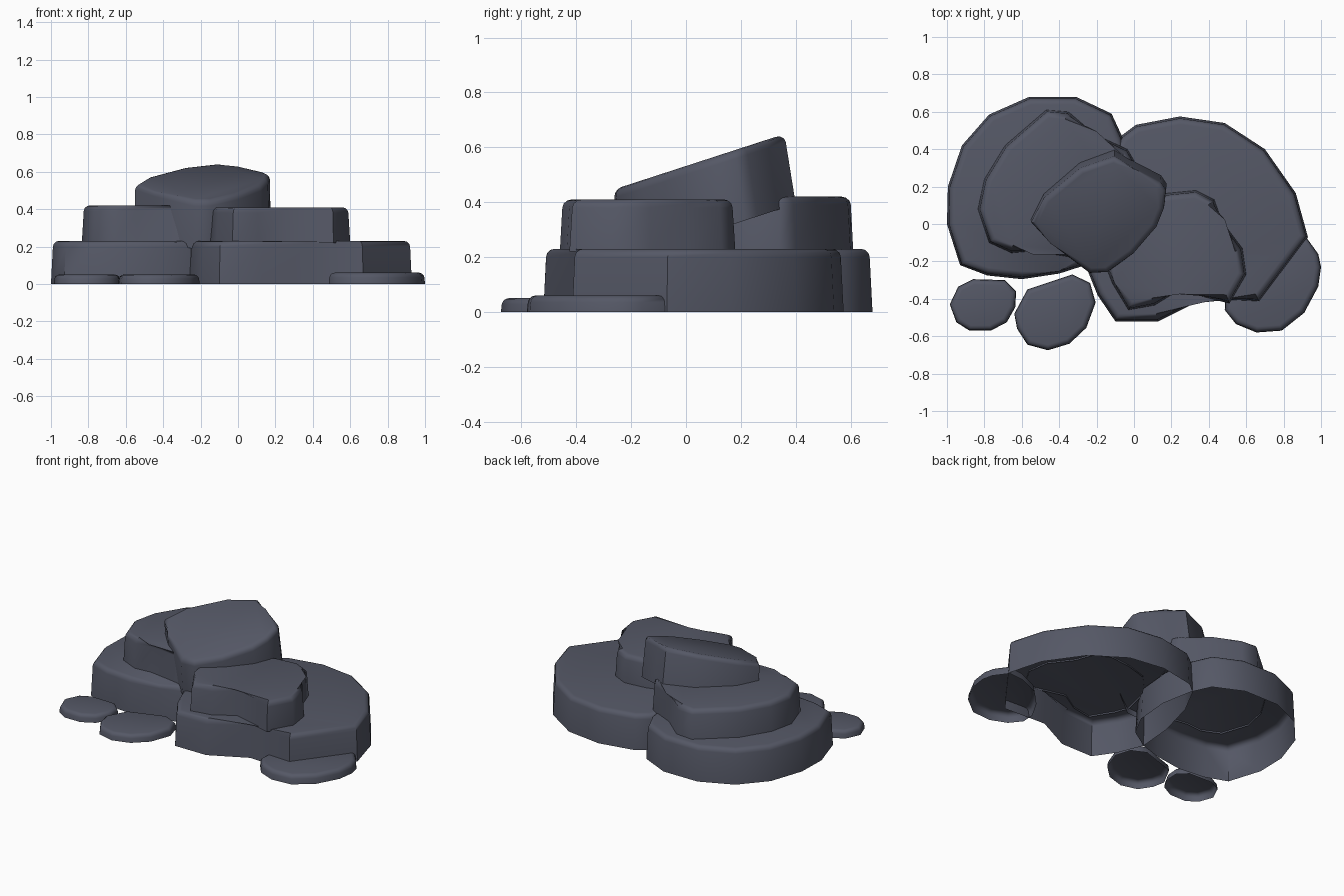
import bpy, bmesh, math
from mathutils import Vector

stone = bpy.data.materials.new("dark slate")
stone.diffuse_color = (0.09, 0.097, 0.132, 1)


def slab(name, outline, z0, z1, taper=0.012, bevel=0.03, slope=0.0, lean=0.0):
    """Open-bottomed stone slab: outline is the footprint, slope tilts it along y."""
    pts = [Vector(p) for p in outline]
    n = len(pts)
    area = sum(pts[i].cross(pts[(i + 1) % n]) for i in range(n))
    if area < 0:
        pts.reverse()
    bm = bmesh.new()
    low, top = [], []
    for i, p in enumerate(pts):
        # move each top corner inwards along its averaged edge normal
        d = (pts[(i + 1) % n] - pts[i - 1]).normalized()
        q = p + Vector((-d.y, d.x)) * taper
        low.append(bm.verts.new((p.x, p.y + lean, z0 + slope * p.y)))
        top.append(bm.verts.new((q.x, q.y, z1 + slope * q.y)))
    for i in range(n):
        j = (i + 1) % n
        bm.faces.new((low[i], low[j], top[j], top[i]))
    cap = bm.faces.new(top)
    # rounded upper rim
    bmesh.ops.bevel(bm, geom=list(cap.edges), offset=bevel, segments=3,
                    profile=0.5, affect='EDGES', clamp_overlap=True)
    me = bpy.data.meshes.new(name)
    bm.to_mesh(me)
    bm.free()
    me.materials.append(stone)
    ob = bpy.data.objects.new(name, me)
    bpy.context.collection.objects.link(ob)
    bpy.ops.object.select_all(action='DESELECT')
    ob.select_set(True)
    bpy.context.view_layer.objects.active = ob
    bpy.ops.object.shade_smooth_by_angle(angle=math.radians(50))
    return ob


# large ground slabs
slab("left_base_slab", [
    (-0.56, 0.68), (-0.31, 0.68), (-0.12, 0.59), (-0.06, 0.46), (-0.02, 0.25),
    (-0.04, 0.02), (-0.12, -0.13), (-0.26, -0.22), (-0.40, -0.265), (-0.60, -0.295),
    (-0.785, -0.275), (-0.93, -0.22), (-1.0, 0.0), (-0.995, 0.2), (-0.92, 0.42),
    (-0.775, 0.585)], 0.0, 0.23)
slab("right_base_slab", [
    (-0.07, 0.47), (0.01, 0.53), (0.245, 0.575), (0.485, 0.54), (0.70, 0.40),
    (0.865, 0.165), (0.93, -0.07), (0.67, -0.415), (0.37, -0.40), (0.13, -0.52),
    (-0.10, -0.52), (-0.195, -0.38), (-0.26, -0.22), (-0.24, 0.02), (-0.17, 0.28)],
    0.0, 0.23)

# second layer
slab("left_middle_slab", [
    (-0.47, 0.61), (-0.35, 0.60), (-0.21, 0.48), (-0.035, 0.40), (0.0, 0.34),
    (-0.06, 0.16), (-0.18, -0.04), (-0.28, -0.19), (-0.355, -0.175), (-0.54, -0.145),
    (-0.655, -0.155), (-0.775, -0.10), (-0.835, 0.08), (-0.80, 0.24), (-0.69, 0.42)],
    0.22, 0.42)
slab("right_middle_slab", [
    (0.18, 0.165), (0.33, 0.18), (0.43, 0.13), (0.47, 0.015), (0.58, -0.13),
    (0.60, -0.27), (0.51, -0.425), (0.24, -0.355), (0.11, -0.435), (-0.03, -0.46),
    (-0.115, -0.32), (-0.15, -0.23), (-0.10, -0.02), (0.03, 0.12)], 0.22, 0.41)

# tilted crown stone
slab("top_slab", [
    (-0.555, 0.005), (-0.485, 0.14), (-0.29, 0.30), (-0.105, 0.365), (0.0, 0.30),
    (0.145, 0.225), (0.175, 0.18), (0.165, 0.08), (0.125, -0.02), (0.0, -0.165),
    (-0.14, -0.265), (-0.24, -0.27), (-0.45, -0.11)],
    0.275, 0.532, taper=0.006, slope=0.325, lean=0.035)

# flat stepping stones
slab("left_pebble", [
    (-0.985, -0.43), (-0.94, -0.335), (-0.86, -0.295), (-0.69, -0.30), (-0.63, -0.36),
    (-0.635, -0.445), (-0.68, -0.525), (-0.765, -0.57), (-0.88, -0.57), (-0.95, -0.525)],
    0.0, 0.05, 0.006, 0.022)
slab("front_pebble", [
    (-0.64, -0.48), (-0.57, -0.35), (-0.33, -0.27), (-0.235, -0.315), (-0.205, -0.42),
    (-0.255, -0.555), (-0.345, -0.64), (-0.46, -0.675), (-0.57, -0.645), (-0.625, -0.56)],
    0.0, 0.05, 0.006, 0.022)
slab("right_pebble", [
    (0.92, -0.07), (0.985, -0.16), (1.0, -0.23), (0.985, -0.335), (0.91, -0.475),
    (0.79, -0.57), (0.655, -0.58), (0.545, -0.535), (0.485, -0.46), (0.49, -0.37),
    (0.56, -0.25), (0.67, -0.14), (0.81, -0.08)], 0.0, 0.06, 0.006, 0.025)
